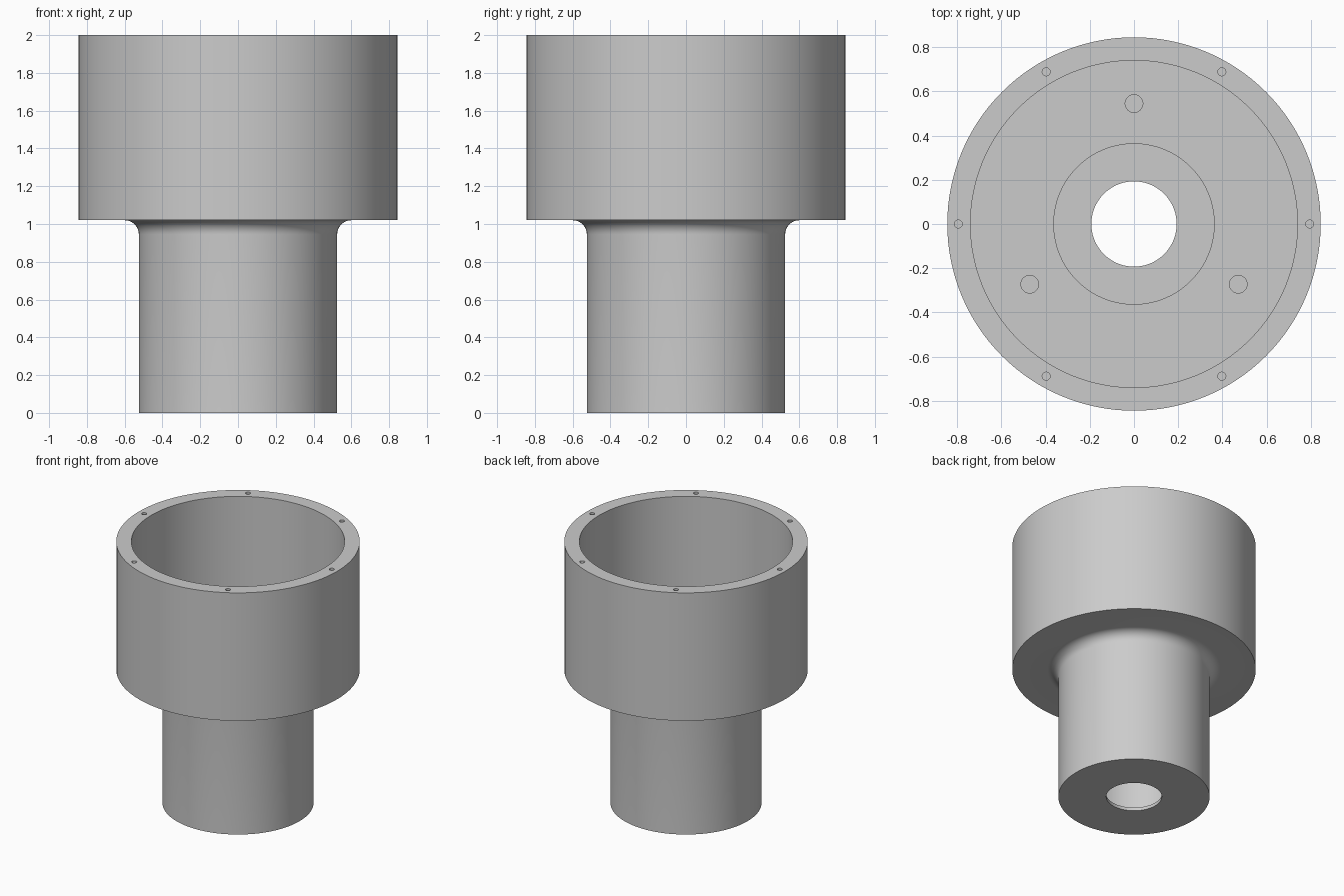
import bpy, bmesh, math
from mathutils import Matrix, Vector

cube = bpy.data.objects.get("Cube")
if cube:
    bpy.data.objects.remove(cube, do_unlink=True)

HEIGHT, CUP_R, CUP_IN, CUP_BASE, FLOOR = 2.0, 0.845, 0.74, 1.02, 1.12
STEM_R, BORE_R, HOLE_R, LIP = 0.525, 0.363, 0.193, 0.025
FILLET = 0.075


def make_object(name, bm):
    mesh = bpy.data.meshes.new(name)
    bm.to_mesh(mesh)
    bm.free()
    obj = bpy.data.objects.new(name, mesh)
    bpy.context.collection.objects.link(obj)
    return obj


def lathe(name, profile, steps=128):
    """Revolve a closed (radius, height) profile around z."""
    bm = bmesh.new()
    verts = [bm.verts.new((r, 0, z)) for r, z in profile]
    edges = [bm.edges.new((v, verts[(i + 1) % len(verts)])) for i, v in enumerate(verts)]
    bmesh.ops.spin(bm, geom=verts + edges, axis=(0, 0, 1), cent=(0, 0, 0),
                   angle=math.tau, steps=steps, use_merge=True)
    bmesh.ops.remove_doubles(bm, verts=bm.verts, dist=1e-5)
    bmesh.ops.recalc_face_normals(bm, faces=bm.faces)
    return make_object(name, bm)


def hole_ring(name, count, ring_r, hole_r, top, depth, start):
    """Ring of upright cylinders that cut blind holes below the height top."""
    bm = bmesh.new()
    over = 0.05
    for i in range(count):
        a = start + math.tau * i / count
        place = Vector((ring_r * math.cos(a), ring_r * math.sin(a), top + (over - depth) / 2))
        bmesh.ops.create_cone(bm, cap_ends=True, segments=32, radius1=hole_r, radius2=hole_r,
                              depth=depth + over, matrix=Matrix.Translation(place))
    cutter = make_object(name, bm)
    cutter.hide_render = True
    return cutter


# Stem, flared neck and hollow cup as one turned body
fillet = [(STEM_R + FILLET * (1 - math.cos(a)), CUP_BASE - FILLET * (1 - math.sin(a)))
          for a in (math.pi / 2 * i / 10 for i in range(11))]
profile = [(HOLE_R, 0), (STEM_R, 0), *fillet, (CUP_R, CUP_BASE), (CUP_R, HEIGHT),
           (CUP_IN, HEIGHT), (CUP_IN, FLOOR), (BORE_R, FLOOR), (BORE_R, LIP), (HOLE_R, LIP)]
body = lathe("stepped_housing", profile)

# Blind screw holes in the rim and in the cup floor
cutters = [
    hole_ring("rim_hole_cutter", 6, 0.795, 0.018, HEIGHT, 0.15, 0),
    hole_ring("floor_hole_cutter", 3, 0.545, 0.04, FLOOR, 0.07, math.pi / 2),
]
bpy.context.view_layer.objects.active = body
body.select_set(True)
for cutter in cutters:
    mod = body.modifiers.new(cutter.name, "BOOLEAN")
    mod.operation, mod.solver, mod.object = "DIFFERENCE", "EXACT", cutter
    bpy.ops.object.modifier_apply(modifier=mod.name)
    bpy.data.objects.remove(cutter, do_unlink=True)

bpy.ops.object.shade_smooth_by_angle(angle=math.radians(30))
